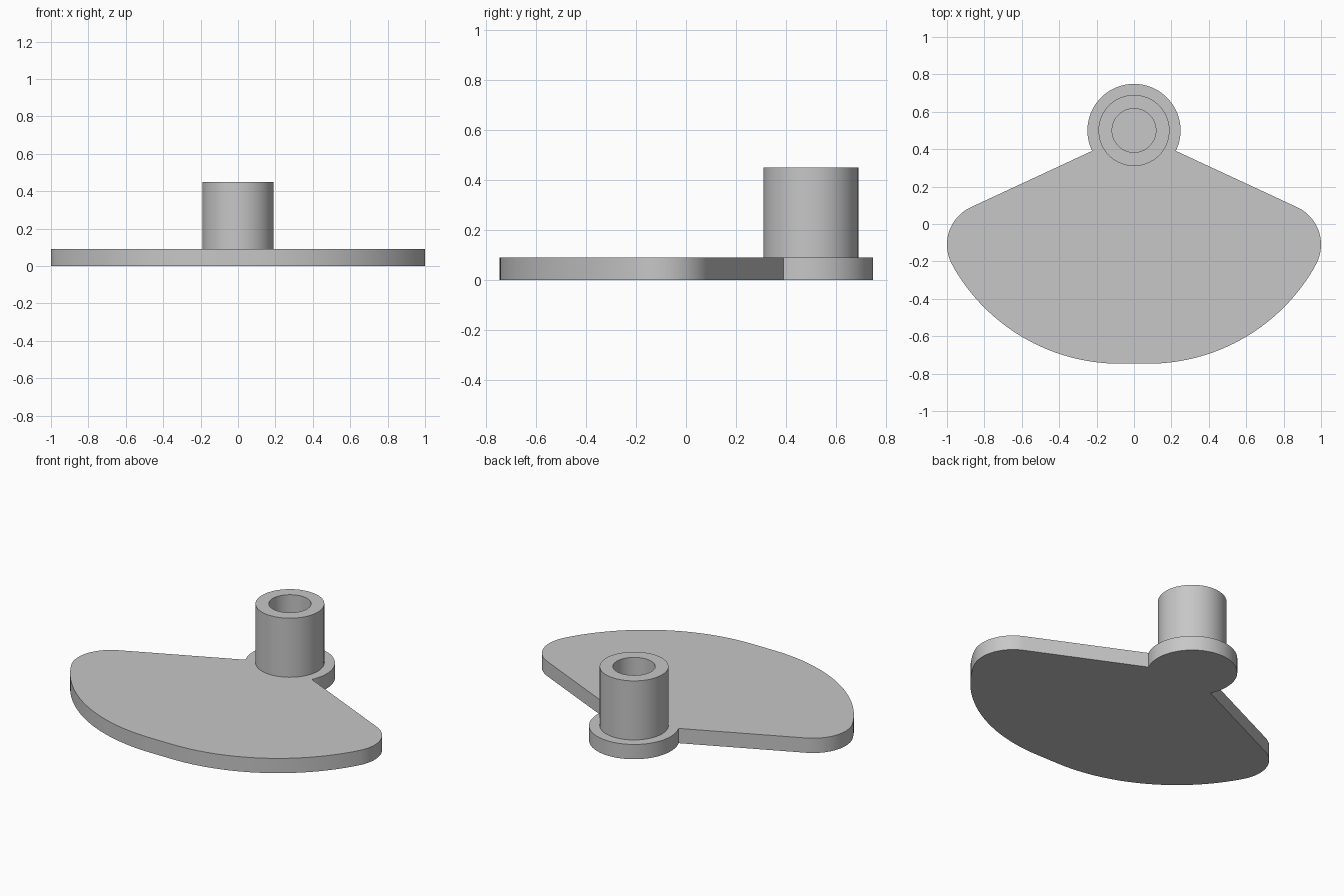
import bpy
import bmesh
from math import sin, cos, radians

cube = bpy.data.objects.get("Cube")
if cube:
    bpy.data.objects.remove(cube, do_unlink=True)

PLATE_TOP = 0.09
TUBE_TOP = 0.45
HUB_Y = 0.5

grey = bpy.data.materials.new("plain grey")
grey.use_nodes = True
colour = (0.57, 0.57, 0.57, 1)
grey.diffuse_color = colour
grey.node_tree.nodes["Principled BSDF"].inputs["Base Color"].default_value = colour


def arc(cx, cy, r, start, end, steps):
    """Points along a circular arc, angles in degrees."""
    angles = [radians(start + (end - start) * i / steps) for i in range(steps + 1)]
    return [(cx + r * cos(a), cy + r * sin(a)) for a in angles]


def finish(bm, name):
    bmesh.ops.recalc_face_normals(bm, faces=bm.faces)
    mesh = bpy.data.meshes.new(name)
    bm.to_mesh(mesh)
    bm.free()
    mesh.materials.append(grey)
    obj = bpy.data.objects.new(name, mesh)
    bpy.context.collection.objects.link(obj)
    bpy.ops.object.select_all(action="DESELECT")
    obj.select_set(True)
    bpy.context.view_layer.objects.active = obj
    bpy.ops.object.shade_smooth_by_angle(angle=radians(30))
    return obj


# Fan plate: hub arc, straight flank, rounded corner and broad front arc, mirrored
half = arc(0, HUB_Y, 0.249, 90, -26, 32)
half += arc(0.78, -0.11, 0.22, 65.8, -29, 24)
half += arc(0.075, 0.279, 1.026, -29, -90, 32)[1:]
outline = half + [(-x, y) for x, y in reversed(half[1:])]

bm = bmesh.new()
base = bm.faces.new([bm.verts.new((x, y, 0)) for x, y in outline])
top = bmesh.ops.extrude_face_region(bm, geom=[base], use_keep_orig=True)
bmesh.ops.translate(bm, vec=(0, 0, PLATE_TOP),
                    verts=[g for g in top["geom"] if isinstance(g, bmesh.types.BMVert)])
finish(bm, "fan_plate")

# Hollow post: outer wall, rim and bore, spun around the hub axis
profile = [(0.19, PLATE_TOP), (0.19, TUBE_TOP), (0.117, TUBE_TOP), (0.117, PLATE_TOP)]
bm = bmesh.new()
verts = [bm.verts.new((r, HUB_Y, z)) for r, z in profile]
edges = [bm.edges.new(pair) for pair in zip(verts, verts[1:])]
bmesh.ops.spin(bm, geom=verts + edges, cent=(0, HUB_Y, 0), axis=(0, 0, 1),
               angle=radians(360), steps=64, use_merge=True)
bmesh.ops.remove_doubles(bm, verts=bm.verts, dist=0.0001)
finish(bm, "hollow_post")
